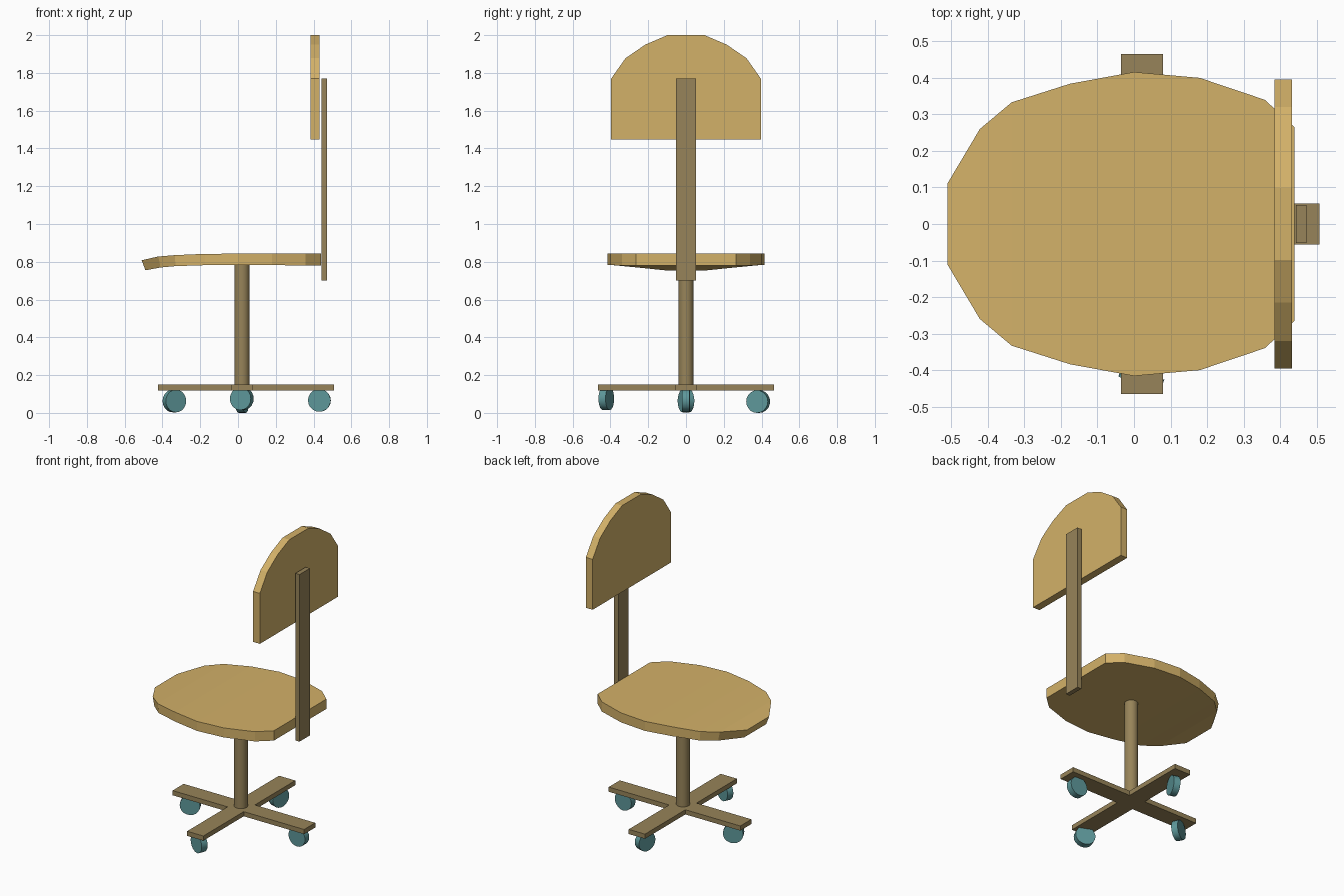
import bpy, bmesh
from math import radians
from mathutils import Matrix, Vector

if "Cube" in bpy.data.objects:
    bpy.data.objects.remove(bpy.data.objects["Cube"])


def material(name, rgb):
    m = bpy.data.materials.new(name)
    m.diffuse_color = (*rgb, 1)
    m.use_nodes = True
    m.node_tree.nodes["Principled BSDF"].inputs["Base Color"].default_value = m.diffuse_color
    return m


TAN = material("tan", (0.65, 0.44, 0.14))
BROWN = material("brown", (0.31, 0.23, 0.10))
TEAL = material("teal", (0.11, 0.31, 0.32))


def finish(bm, name, mat, smooth=False):
    bmesh.ops.recalc_face_normals(bm, faces=bm.faces)
    me = bpy.data.meshes.new(name)
    bm.to_mesh(me)
    bm.free()
    me.materials.append(mat)
    ob = bpy.data.objects.new(name, me)
    bpy.context.collection.objects.link(ob)
    if smooth:
        bpy.ops.object.select_all(action='DESELECT')
        bpy.context.view_layer.objects.active = ob
        ob.select_set(True)
        bpy.ops.object.shade_smooth_by_angle(angle=radians(30))
    return ob


def prism(name, points, offset, mat):
    """Extrude a closed 3D outline along an offset vector."""
    bm = bmesh.new()
    face = bm.faces.new([bm.verts.new(p) for p in points])
    new = bmesh.ops.extrude_face_region(bm, geom=[face], use_keep_orig=True)["geom"]
    bmesh.ops.translate(bm, vec=offset,
                        verts=[v for v in new if isinstance(v, bmesh.types.BMVert)])
    return finish(bm, name, mat)


def cylinder(name, center, radius, depth, axis, sides, mat):
    bm = bmesh.new()
    rot = Vector(axis).to_track_quat('Z', 'Y').to_matrix().to_4x4()
    bmesh.ops.create_cone(bm, cap_ends=True, segments=sides, radius1=radius,
                          radius2=radius, depth=depth,
                          matrix=Matrix.Translation(center) @ rot)
    return finish(bm, name, mat, smooth=True)


# Seat: stations of (top x, top z, bottom x, bottom z, half width)
stations = [
    (-0.51, 0.808, -0.49, 0.755, 0.112),
    (-0.422, 0.828, -0.41, 0.77, 0.26),
    (-0.335, 0.835, -0.33, 0.777, 0.333),
    (-0.175, 0.842, -0.175, 0.782, 0.384),
    (0.0, 0.843, 0.0, 0.782, 0.416),
    (0.18, 0.843, 0.18, 0.782, 0.40),
    (0.358, 0.843, 0.358, 0.781, 0.34),
    (0.44, 0.843, 0.44, 0.78, 0.265),
]
bm = bmesh.new()
rings = [[bm.verts.new(p) for p in ((tx, -w, tz), (tx, w, tz), (bx, w, bz), (bx, -w, bz))]
         for tx, tz, bx, bz, w in stations]
for a, b in zip(rings, rings[1:]):
    for i in range(4):
        j = (i + 1) % 4
        bm.faces.new((a[i], a[j], b[j], b[i]))
bm.faces.new(rings[0])
bm.faces.new(rings[-1])
finish(bm, "seat", TAN)

# Backrest: arched panel, mirrored half outline of (y, z)
half = [(0.396, 1.447), (0.396, 1.77), (0.32, 1.878), (0.215, 1.95), (0.098, 2.0)]
outline = half + [(-y, z) for y, z in reversed(half)]
prism("backrest", [(0.384, y, z) for y, z in outline], (0.048, 0, 0), TAN)

# Upright bar behind the backrest
prism("back_upright", [(0.443, -0.052, 0.70), (0.472, -0.052, 0.70),
                       (0.472, 0.052, 0.70), (0.443, 0.052, 0.70)], (0, 0, 1.07), BROWN)

# Central post
cylinder("post", (0.021, 0, 0.46), 0.04, 0.65, (0, 0, 1), 24, BROWN)

# Cross-shaped base
x0, x1, w = -0.035, 0.08, 0.056
quarter = [(x1, -0.465), (x1, -w), (0.508, -w)]
left = [(-0.424, -w), (x0, -w), (x0, -0.465)]
lower = left + quarter
cross = lower + [(x, -y) for x, y in reversed(lower)]
prism("base_cross", [(x, y, 0.119) for x, y in cross], (0, 0, 0.03), BROWN)

# Caster wheels: center, axle direction
wheels = {
    "right": ((0.431, 0, 0.066), (0.03, 1, 0)),
    "left": ((-0.337, 0, 0.063), (0.44, -0.9, 0)),
    "front": ((0.02, -0.422, 0.075), (0.38, 0.92, 0)),
    "back": ((0.022, 0.382, 0.06), (0.94, -0.3, 0)),
}
for side, (center, axle) in wheels.items():
    cylinder("caster_wheel_" + side, center, 0.06, 0.04, axle, 20, TEAL)
